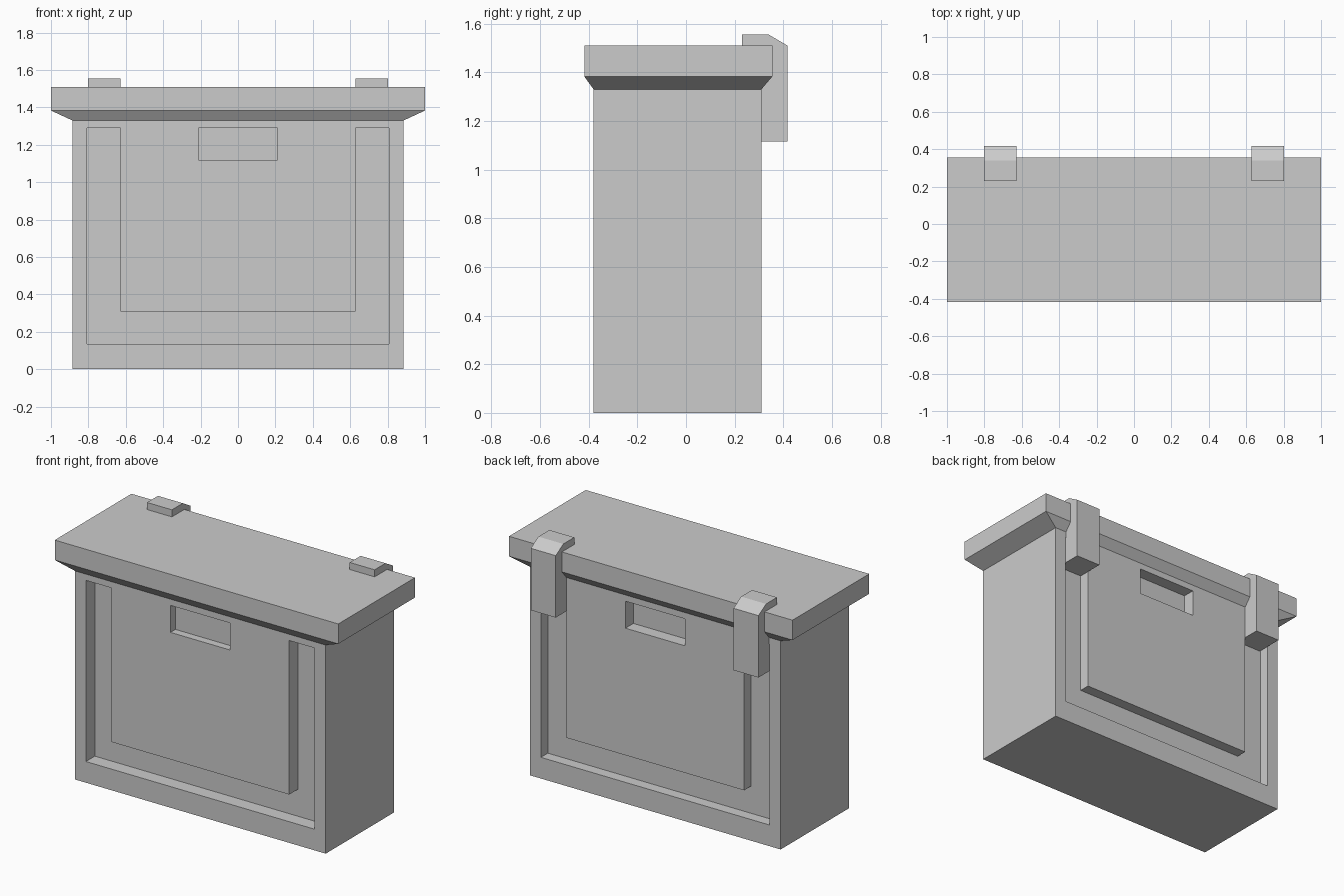
import bpy, bmesh

if "Cube" in bpy.data.objects:
    bpy.data.objects.remove(bpy.data.objects["Cube"])


def make_object(name, bm):
    bmesh.ops.recalc_face_normals(bm, faces=bm.faces[:])
    mesh = bpy.data.meshes.new(name)
    bm.to_mesh(mesh)
    bm.free()
    obj = bpy.data.objects.new(name, mesh)
    bpy.context.collection.objects.link(obj)
    return obj


def loft(name, loops):
    """Closed solid skinned through matching point loops."""
    bm = bmesh.new()
    rings = [[bm.verts.new(p) for p in loop] for loop in loops]
    n = len(rings[0])
    for a, b in zip(rings, rings[1:]):
        for i in range(n):
            j = (i + 1) % n
            bm.faces.new((a[i], a[j], b[j], b[i]))
    bm.faces.new(rings[0])
    bm.faces.new(rings[-1])
    return make_object(name, bm)


def rect(w, y0, y1, z):
    return [(-w, y0, z), (w, y0, z), (w, y1, z), (-w, y1, z)]


def prism_y(name, profile, y0, y1):
    return loft(name, [[(x, y, z) for x, z in profile] for y in (y0, y1)])


def prism_x(name, profile, x0, x1):
    return loft(name, [[(x, y, z) for y, z in profile] for x in (x0, x1)])


# Case body with flared lid
case = loft("case_body_and_lid", [
    rect(0.885, -0.38, 0.31, 0.0),
    rect(0.885, -0.38, 0.31, 1.33),
    rect(1.0, -0.418, 0.355, 1.383),
    rect(1.0, -0.418, 0.355, 1.51),
])

# U-shaped grooves and handle recesses, front and back
groove = [(-0.807, 1.29), (-0.807, 0.135), (0.807, 0.135), (0.807, 1.29),
          (0.627, 1.29), (0.627, 0.308), (-0.627, 0.308), (-0.627, 1.29)]
handle = [(-0.21, 1.118), (0.21, 1.118), (0.21, 1.29), (-0.21, 1.29)]
cutters = [
    prism_y("front_groove_cutter", groove, -0.5, -0.29),
    prism_y("back_groove_cutter", groove, 0.24, 0.5),
    prism_y("front_handle_cutter", handle, -0.5, -0.33),
    prism_y("back_handle_cutter", handle, 0.23, 0.5),
]
bpy.context.view_layer.objects.active = case
for cutter in cutters:
    cutter.hide_render = True
    mod = case.modifiers.new(cutter.name, 'BOOLEAN')
    mod.operation = 'DIFFERENCE'
    mod.solver = 'EXACT'
    mod.object = cutter
    bpy.ops.object.modifier_apply(modifier=mod.name)
    bpy.data.objects.remove(cutter)

# Rear clasps hooked over the lid
clasp = [(0.23, 1.115), (0.417, 1.115), (0.417, 1.51), (0.34, 1.555), (0.23, 1.555)]
prism_x("right_clasp", clasp, 0.627, 0.803)
prism_x("left_clasp", clasp, -0.803, -0.627)
